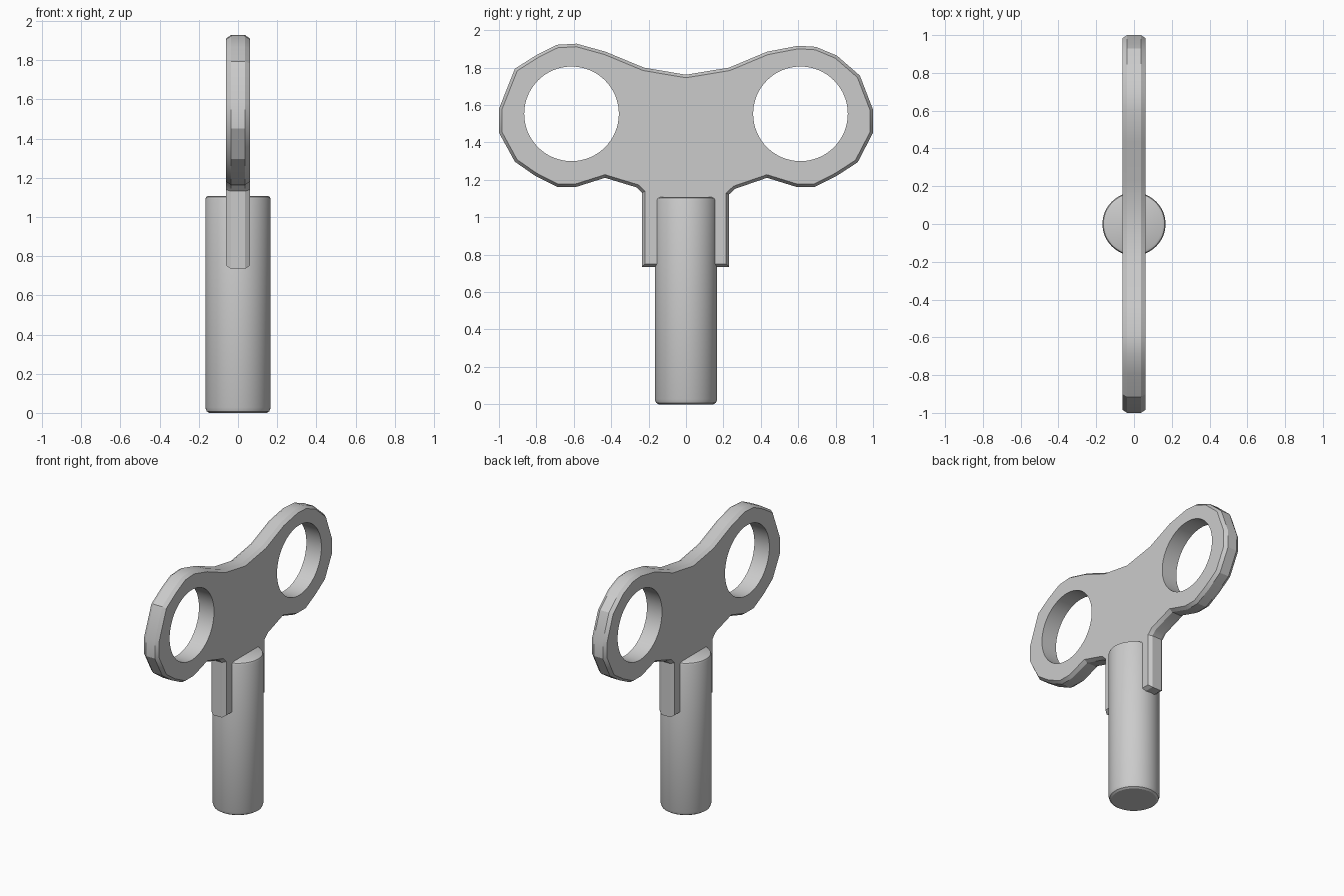
import bpy, bmesh, math

if "Cube" in bpy.data.objects:
    bpy.data.objects.remove(bpy.data.objects["Cube"])

def make_object(name, bm):
    bmesh.ops.recalc_face_normals(bm, faces=bm.faces)
    me = bpy.data.meshes.new(name)
    bm.to_mesh(me)
    bm.free()
    ob = bpy.data.objects.new(name, me)
    bpy.context.collection.objects.link(ob)
    return ob

def smooth(ob, angle):
    bpy.ops.object.select_all(action='DESELECT')
    ob.select_set(True)
    bpy.context.view_layer.objects.active = ob
    bpy.ops.object.shade_smooth_by_angle(angle=math.radians(angle))

# Butterfly handle: outline in y, z, clockwise from the top centre
outline = [
    (0, 1.762), (.23, 1.80), (.433, 1.885), (.60, 1.917), (.695, 1.911),
    (.807, 1.864), (.93, 1.757), (1, 1.575), (1, 1.452), (.918, 1.294),
    (.807, 1.222), (.69, 1.163), (.588, 1.163), (.433, 1.211), (.262, 1.152),
    (.23, 1.122), (.23, .735), (-.235, .735), (-.235, 1.132), (-.262, 1.159),
    (-.433, 1.211), (-.585, 1.163), (-.69, 1.163), (-.807, 1.222),
    (-.915, 1.297), (-1, 1.452), (-1, 1.58), (-.915, 1.794), (-.797, 1.869),
    (-.69, 1.922), (-.585, 1.928), (-.43, 1.885), (-.225, 1.80)]
HALF, BEVEL, STRETCH = .06, .016, 1.5
bm = bmesh.new()
h = HALF / STRETCH
face = bm.faces.new([bm.verts.new((-h, y, z)) for y, z in outline])
ext = bmesh.ops.extrude_face_region(bm, geom=[face], use_keep_orig=True)
for v in ext['geom']:
    if isinstance(v, bmesh.types.BMVert):
        v.co.x = h
bmesh.ops.recalc_face_normals(bm, faces=bm.faces)
rims = [e for e in bm.edges if abs(e.verts[0].co.x - e.verts[1].co.x) < 1e-6]
bmesh.ops.bevel(bm, geom=rims, offset=BEVEL, segments=1, affect='EDGES')
for v in bm.verts:
    v.co.x *= STRETCH
handle = make_object("handle", bm)

# Finger holes
for side in (-1, 1):
    bpy.ops.mesh.primitive_cylinder_add(vertices=64, radius=.253, depth=.5,
        location=(0, side * .612, 1.553), rotation=(0, math.pi / 2, 0))
    cutter = bpy.context.object
    cutter.name = "hole_cutter"
    mod = handle.modifiers.new("finger_hole", 'BOOLEAN')
    mod.operation, mod.solver, mod.object = 'DIFFERENCE', 'EXACT', cutter
    bpy.context.view_layer.objects.active = handle
    bpy.ops.object.modifier_apply(modifier=mod.name)
    bpy.data.objects.remove(cutter)
smooth(handle, 25)

# Shaft: round bar with chamfered ends
bm = bmesh.new()
N = 48
rings = []
for r, z in [(.147, 0), (.16, .008), (.167, .028), (.167, 1.09), (.162, 1.102), (.15, 1.108)]:
    rings.append([bm.verts.new((r * math.cos(2 * math.pi * i / N),
                                r * math.sin(2 * math.pi * i / N), z)) for i in range(N)])
for a, b in zip(rings, rings[1:]):
    for i in range(N):
        j = (i + 1) % N
        bm.faces.new((a[i], a[j], b[j], b[i]))
bm.faces.new(rings[0][::-1])
bm.faces.new(rings[-1])
smooth(make_object("shaft", bm), 30)
